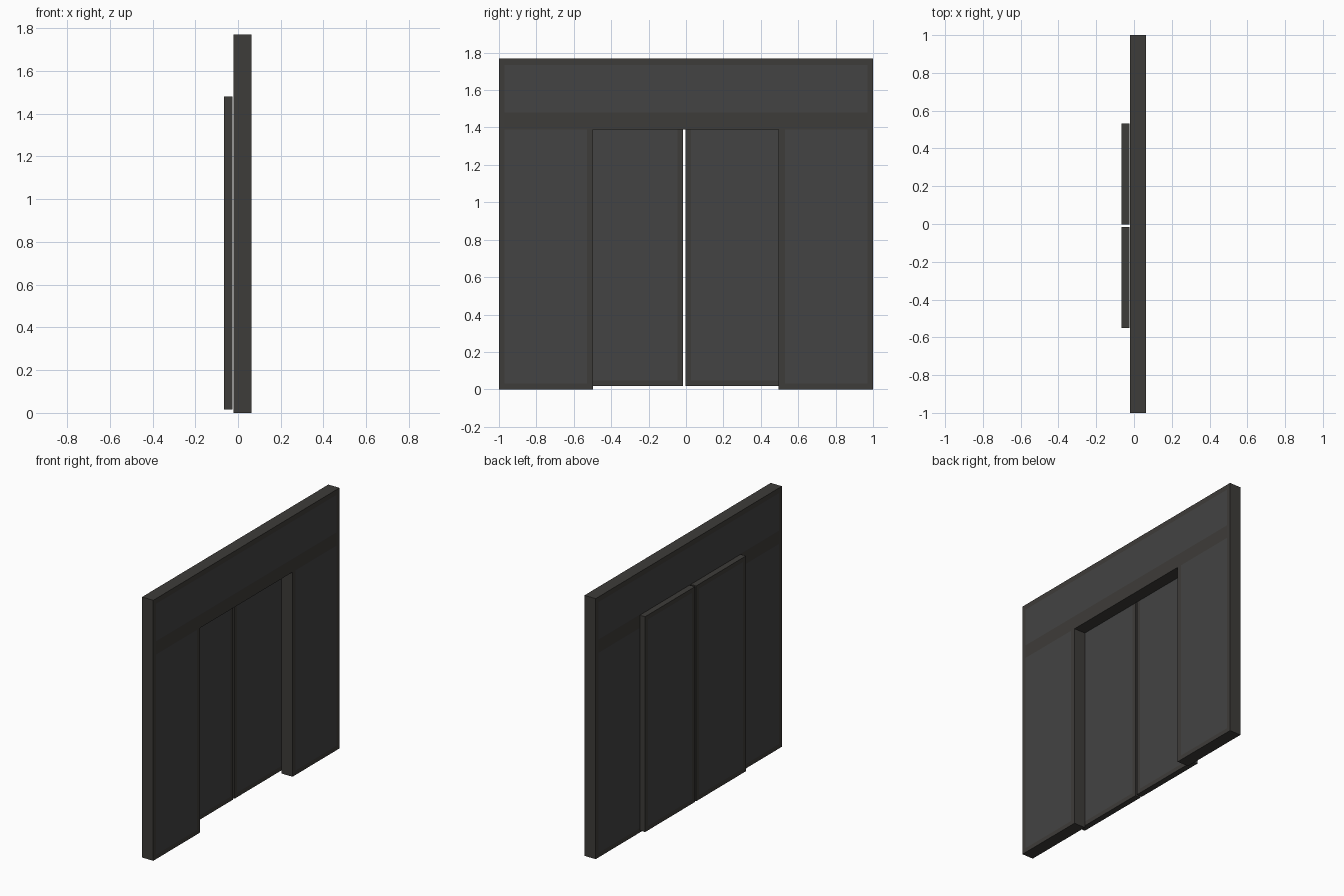
import bpy, bmesh

if "Cube" in bpy.data.objects:
    bpy.data.objects.remove(bpy.data.objects["Cube"])


def material(name, rgb):
    m = bpy.data.materials.new(name)
    m.diffuse_color = (*rgb, 1)
    m.use_nodes = True
    m.node_tree.nodes["Principled BSDF"].inputs["Base Color"].default_value = m.diffuse_color
    return m


TRIM = material("trim_grey", (0.048, 0.045, 0.041))
PANEL = material("panel_grey", (0.056, 0.056, 0.057))


def slab(name, x0, x1, ys, zs, panels, holes=()):
    """Upright slab from a cell grid; listed cells are flush panels or left open."""
    bm = bmesh.new()
    v = [[bm.verts.new((x0, y, z)) for z in zs] for y in ys]
    for i in range(len(ys) - 1):
        for j in range(len(zs) - 1):
            if (i, j) in holes:
                continue
            f = bm.faces.new((v[i][j], v[i + 1][j], v[i + 1][j + 1], v[i][j + 1]))
            f.material_index = int((i, j) in panels)
    bmesh.ops.delete(bm, geom=[p for p in bm.verts if not p.link_faces], context='VERTS')
    me = bpy.data.meshes.new(name)
    bm.to_mesh(me)
    bm.free()
    me.materials.append(TRIM)
    me.materials.append(PANEL)
    ob = bpy.data.objects.new(name, me)
    bpy.context.collection.objects.link(ob)
    mod = ob.modifiers.new("thickness", 'SOLIDIFY')
    mod.thickness = x1 - x0
    mod.offset = 1
    return ob


# Wall frame with door opening, side panels and header panel
slab("door_frame", -0.021, 0.063,
     [-1, -0.97, -0.53, -0.498, 0.495, 0.53, 0.97, 1],
     [0, 0.03, 1.39, 1.48, 1.735, 1.77],
     panels={(1, 1), (5, 1)} | {(i, 3) for i in range(1, 6)},
     holes={(3, 0), (3, 1)})

# Two sliding doors behind the opening
B = 0.03
for side, y0, y1 in (("right", -0.551, -0.016), ("left", -0.003, 0.532)):
    slab(f"sliding_door_{side}", -0.065, -0.025,
         [y0, y0 + B, y1 - B, y1], [0.017, 0.017 + B, 1.48 - B, 1.48],
         panels={(1, 1)})
